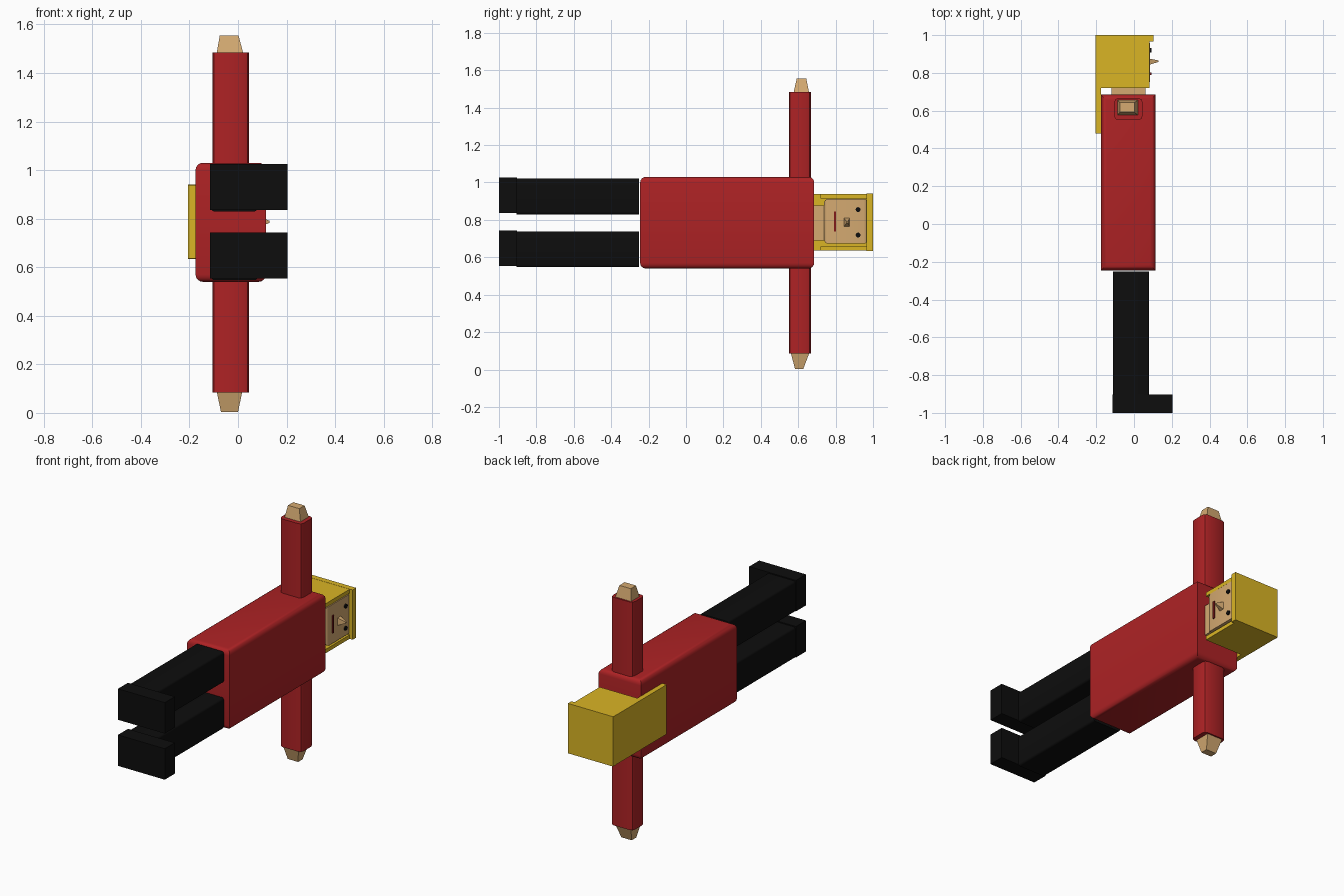
import bpy, bmesh, math
from mathutils import Vector, Matrix

if "Cube" in bpy.data.objects:
    bpy.data.objects.remove(bpy.data.objects["Cube"])


def mat(name, rgb):
    m = bpy.data.materials.new(name)
    m.diffuse_color = (*rgb, 1)
    m.use_nodes = True
    m.node_tree.nodes["Principled BSDF"].inputs["Base Color"].default_value = m.diffuse_color
    return m


RED = mat("red cloth", (0.42, 0.016, 0.018))
BLACK = mat("black cloth", (0.004, 0.004, 0.004))
GOLD = mat("blond hair", (0.70, 0.46, 0.018))
SKIN = mat("skin", (0.66, 0.40, 0.165))
LIP = mat("dark red lips", (0.22, 0.01, 0.01))


def finish(name, bm, material, smooth=True):
    bmesh.ops.recalc_face_normals(bm, faces=bm.faces)
    me = bpy.data.meshes.new(name)
    bm.to_mesh(me)
    bm.free()
    me.materials.append(material)
    ob = bpy.data.objects.new(name, me)
    bpy.context.collection.objects.link(ob)
    if smooth:
        bpy.ops.object.select_all(action='DESELECT')
        ob.select_set(True)
        bpy.context.view_layer.objects.active = ob
        bpy.ops.object.shade_smooth_by_angle(angle=math.radians(35))
    return ob


def box(name, x, y, z, material, bevel=0, axes="", segments=4):
    """Box from ranges; edges running along the given axes are rounded."""
    bm = bmesh.new()
    bmesh.ops.create_cube(bm, size=1)
    for v in bm.verts:
        v.co = Vector([(r[0] + r[1]) / 2 + c * (r[1] - r[0]) for r, c in zip((x, y, z), v.co)])
    if bevel:
        ids = ["xyz".index(a) for a in axes]
        edges = [e for e in bm.edges
                 if any(abs((e.verts[0].co - e.verts[1].co).normalized()[i]) > 0.9 for i in ids)]
        bmesh.ops.bevel(bm, geom=edges, offset=bevel, segments=segments, profile=0.5, affect='EDGES')
    return finish(name, bm, material)


def taper(name, base, tip, material):
    """Tapered block between two quads of four points."""
    bm = bmesh.new()
    a = [bm.verts.new(p) for p in base]
    b = [bm.verts.new(p) for p in tip]
    bm.faces.new(a)
    bm.faces.new(b)
    for i in range(4):
        j = (i + 1) % 4
        bm.faces.new((a[i], a[j], b[j], b[i]))
    return finish(name, bm, material, False)


def rect_z(x, y, z):
    return [(x[0], y[0], z), (x[1], y[0], z), (x[1], y[1], z), (x[0], y[1], z)]


# Torso
box("torso", (-0.175, 0.115), (-0.245, 0.685), (0.54, 1.03), RED, 0.03, "xy")

# Legs and feet
for side, z0 in (("upper", 0.83), ("lower", 0.547)):
    box(side + "_leg", (-0.11, 0.08), (-0.905, -0.252), (z0, z0 + 0.19), BLACK, 0.012, "y", 3)
    box(side + "_foot", (-0.115, 0.203), (-1.0, -0.903), (z0 + 0.006, z0 + 0.196), BLACK)

# Arms and hands
for side, z in (("upper", (1.02, 1.485)), ("lower", (0.085, 0.55))):
    box(side + "_arm", (-0.105, 0.045), (0.55, 0.667), z, RED, 0.022, "z", 2)
taper("upper_hand", rect_z((-0.088, 0.022), (0.575, 0.658), 1.48),
      rect_z((-0.075, 0.002), (0.592, 0.643), 1.555), SKIN)
taper("lower_hand", rect_z((-0.088, 0.018), (0.56, 0.66), 0.09),
      rect_z((-0.07, 0.0), (0.583, 0.627), 0.003), SKIN)

# Neck and head
ZC = 0.787
box("neck", (-0.12, 0.06), (0.68, 0.76), (0.69, 0.877), SKIN)
box("head", (-0.17, 0.085), (0.738, 0.972), (0.673, 0.912), SKIN, 0.022, "xz")

# Hair: crown slab, side panels and the long back panel
box("hair_top", (-0.205, 0.102), (0.966, 1.0), (0.634, 0.94), GOLD)
for side, z in (("upper", (0.915, 0.939)), ("lower", (0.635, 0.659))):
    box("hair_side_" + side, (-0.204, 0.082), (0.72, 0.99), z, GOLD)
box("hair_back", (-0.205, -0.174), (0.48, 0.99), (0.635, 0.939), GOLD)

# Eyes
for side, s in (("upper", 1), ("lower", -1)):
    bm = bmesh.new()
    m = Matrix.Translation((0.088, 0.92, ZC + s * 0.068)) @ Matrix.Rotation(math.pi / 2, 4, 'Y')
    bmesh.ops.create_cone(bm, cap_ends=True, segments=16, radius1=0.013, radius2=0.013,
                          depth=0.009, matrix=m)
    finish(side + "_eye", bm, BLACK)

# Mouth and nose
box("mouth", (0.083, 0.092), (0.79, 0.802), (0.738, 0.846), LIP)
taper("nose", [(0.08, y, z) for y, z in ((0.843, 0.762), (0.876, 0.762), (0.876, 0.812), (0.843, 0.812))],
      [(0.13, y, z) for y, z in ((0.858, 0.783), (0.866, 0.783), (0.866, 0.791), (0.858, 0.791))], SKIN)
